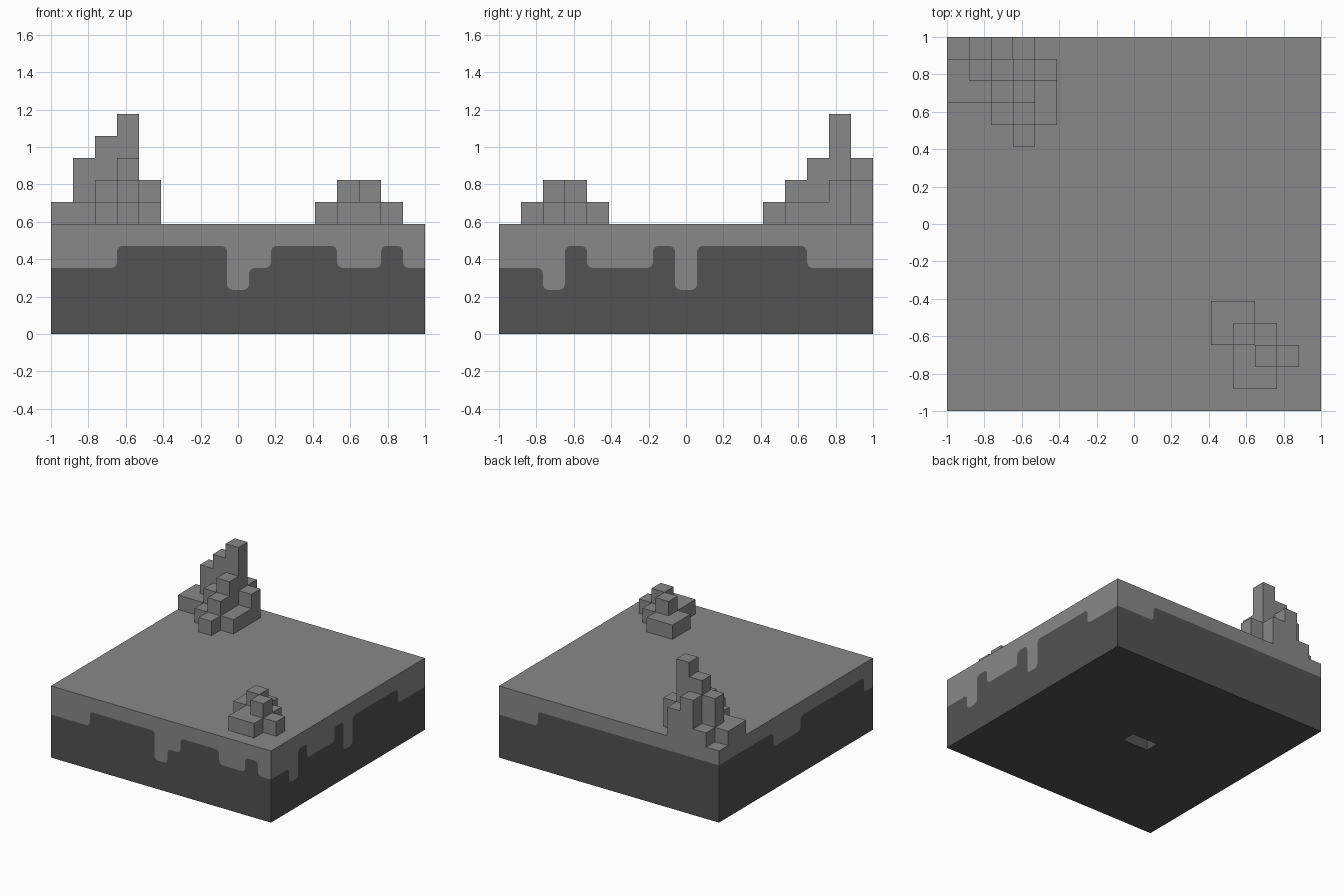
import bpy, bmesh, math
from mathutils import Vector

if "Cube" in bpy.data.objects:
    bpy.data.objects.remove(bpy.data.objects["Cube"])

N = 17            # grid cells along each side
C = 2 / N         # cell size
TOP = 5           # slab height in cells


def material(name, value):
    m = bpy.data.materials.new(name)
    m.diffuse_color = (value, value, value, 1)
    m.use_nodes = True
    m.node_tree.nodes["Principled BSDF"].inputs["Base Color"].default_value = m.diffuse_color
    return m


LIGHT = material("light grey", 0.25)
DARK = material("dark grey", 0.085)


def finish(name, bm, mats):
    mesh = bpy.data.meshes.new(name)
    bm.to_mesh(mesh)
    bm.free()
    for m in mats:
        mesh.materials.append(m)
    ob = bpy.data.objects.new(name, mesh)
    bpy.context.collection.objects.link(ob)
    return ob


def at(i, j, k):
    """Grid coordinates to world position."""
    return Vector((-1 + i * C, -1 + j * C, k * C))


def add_face(bm, points, mat=0):
    f = bm.faces.new([bm.verts.new(at(*p)) for p in points])
    f.material_index = mat
    return f


def drip_line(runs, r=0.27, steps=4):
    """Stepped line with rounded corners from (cell count, height) runs."""
    pts, u = [], 0
    for count, h in runs:
        pts += [Vector((u, h)), Vector((u + count, h))]
        u += count
    out = [pts[0]]
    for a, b, c in zip(pts, pts[1:], pts[2:]):
        d1, d2 = (a - b).normalized() * r, (c - b).normalized() * r
        centre = b + d1 + d2
        for s in range(steps + 1):
            t = s / steps * math.pi / 2
            out.append(centre - d2 * math.cos(t) - d1 * math.sin(t))
    return out + [pts[-1]]


# Slab: each wall is split along its drip line into a light and a dark face
WALLS = [
    (lambda u, k: (u, 0, k),
     [(3, 3), (5, 4), (1, 2), (1, 3), (3, 4), (2, 3), (1, 4), (1, 3)]),
    (lambda u, k: (N, u, k),
     [(2, 3), (1, 2), (1, 4), (3, 3), (1, 4), (1, 2), (5, 4), (3, 3)]),
    (lambda u, k: (u, N, k), [(14, 4), (3, 3)]),
    (lambda u, k: (0, u, k), [(1, 3), (7, 4), (3, 3), (6, 4)]),
]
bm = bmesh.new()
for place, runs in WALLS:
    line = [place(*p) for p in drip_line(runs)]
    add_face(bm, line + [place(N, TOP), place(0, TOP)], 0)
    add_face(bm, line + [place(N, 0), place(0, 0)], 1)
add_face(bm, [(0, 0, TOP), (N, 0, TOP), (N, N, TOP), (0, N, TOP)], 0)

# Underside with a small rectangular socket
outer = [(0, 0), (N, 0), (N, N), (0, N)]
inner = [(7, 8), (9, 8), (9, 9), (7, 9)]
for a in range(4):
    b = (a + 1) % 4
    add_face(bm, [(*outer[a], 0), (*outer[b], 0), (*inner[b], 0), (*inner[a], 0)], 1)
    add_face(bm, [(*inner[a], 0), (*inner[b], 0), (*inner[b], 1), (*inner[a], 1)], 1)
add_face(bm, [(*p, 1) for p in inner], 1)
bmesh.ops.remove_doubles(bm, verts=bm.verts, dist=1e-5)
bmesh.ops.recalc_face_normals(bm, faces=bm.faces)
finish("ground_slab", bm, [LIGHT, DARK])


def block_pile(name, i0, j0, rows):
    """Stepped pile; rows of column heights run from low y to high y."""
    h = {(i0 + i, j0 + j): int(ch) for j, row in enumerate(rows)
         for i, ch in enumerate(row) if ch != "0"}
    bm = bmesh.new()
    for (i, j), top in h.items():
        ring = [(i, j), (i + 1, j), (i + 1, j + 1), (i, j + 1)]
        z = TOP + top
        add_face(bm, [(*p, z) for p in ring])
        for s, (di, dj) in enumerate([(0, -1), (1, 0), (0, 1), (-1, 0)]):
            low = h.get((i + di, j + dj), 0)
            if low < top:
                a, b, zl = ring[s], ring[(s + 1) % 4], TOP + low
                add_face(bm, [(*a, zl), (*b, zl), (*b, z), (*a, z)])
    bmesh.ops.remove_doubles(bm, verts=bm.verts, dist=1e-5)
    bmesh.ops.dissolve_limit(bm, angle_limit=0.01, verts=bm.verts, edges=bm.edges)
    finish(name, bm, [LIGHT])


# Tall pile in the back corner, low pile near the opposite corner
block_pile("tall_rock_pile", 0, 12, ["00010", "00121", "11231", "13452", "01320"])
block_pile("low_rock_pile", 12, 1, ["0110", "0121", "1210", "1100"])
